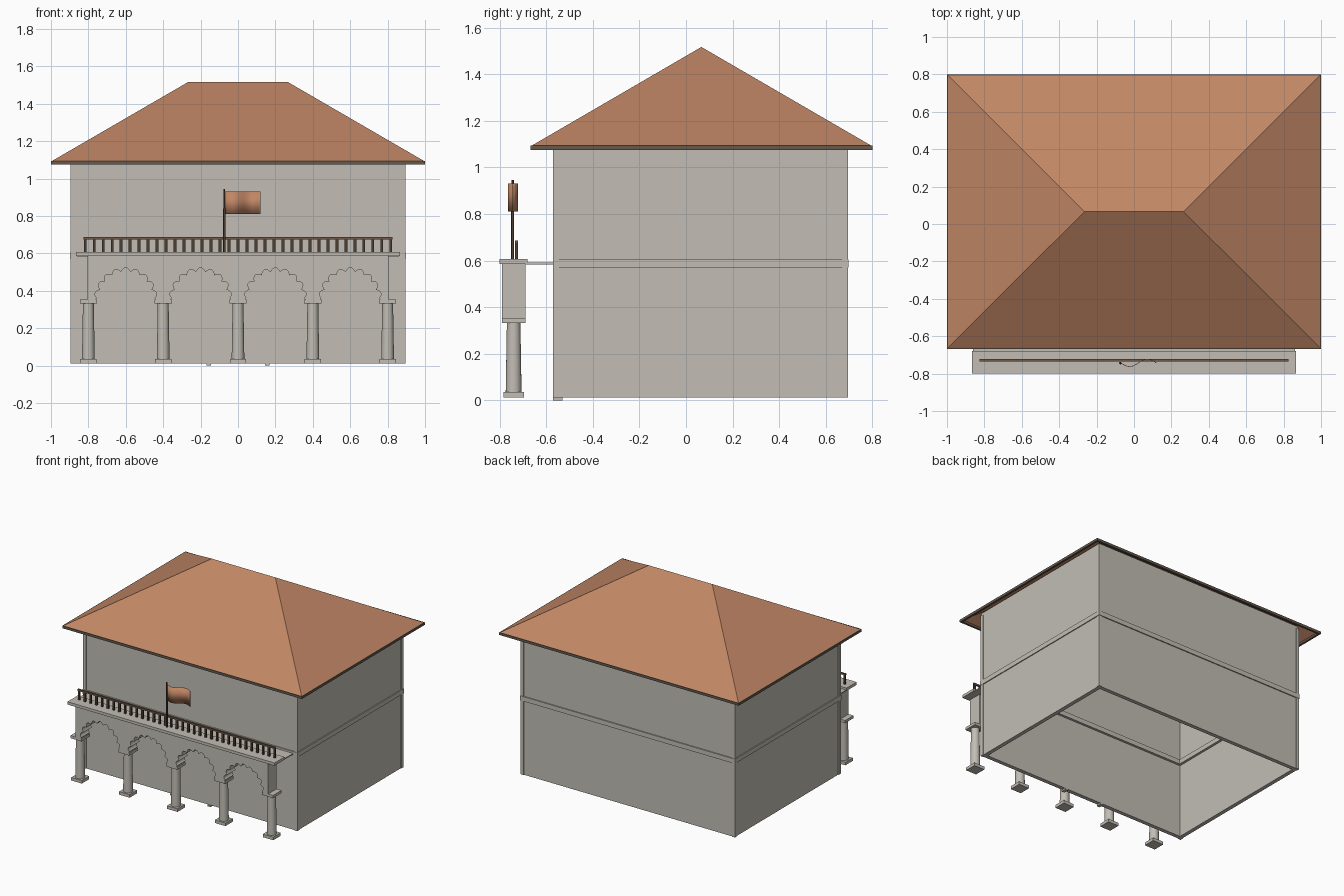
import bpy, bmesh, math

if "Cube" in bpy.data.objects:
    bpy.data.objects.remove(bpy.data.objects["Cube"])


def mat(name, col):
    m = bpy.data.materials.new(name)
    m.diffuse_color = (*col, 1)
    m.use_nodes = True
    m.node_tree.nodes["Principled BSDF"].inputs["Base Color"].default_value = m.diffuse_color
    return m


STONE = mat("pale_stone", (0.54, 0.515, 0.46))
TILE = mat("terracotta", (0.53, 0.24, 0.13))
WOOD = mat("dark_wood", (0.075, 0.048, 0.032))
TRIM = mat("eave_trim", (0.13, 0.10, 0.075))
RAIL = mat("rail_wood", (0.16, 0.10, 0.065))


def finish(name, bm, m):
    bmesh.ops.recalc_face_normals(bm, faces=bm.faces)
    me = bpy.data.meshes.new(name)
    bm.to_mesh(me)
    bm.free()
    me.materials.append(m)
    ob = bpy.data.objects.new(name, me)
    bpy.context.collection.objects.link(ob)
    return ob


def add_box(bm, x0, x1, y0, y1, z0, z1):
    vs = bmesh.ops.create_cube(bm, size=1)["verts"]
    for v in vs:
        v.co = ((x0 + x1) / 2 + v.co.x * (x1 - x0),
                (y0 + y1) / 2 + v.co.y * (y1 - y0),
                (z0 + z1) / 2 + v.co.z * (z1 - z0))


def boxes(name, m, *specs):
    bm = bmesh.new()
    for s in specs:
        add_box(bm, *s)
    return finish(name, bm, m)


def ring(name, m, x, y0, y1, z0, z1, t):
    """Rectangular hollow frame of wall thickness t."""
    bm = bmesh.new()
    loops = []
    for d in (0, t):
        for z in (z0, z1):
            loops.append([bm.verts.new(p) for p in (
                (-x + d, y0 + d, z), (x - d, y0 + d, z),
                (x - d, y1 - d, z), (-x + d, y1 - d, z))])
    ob, ot, ib, it = loops
    for a, b in ((ob, ot), (ot, it), (it, ib), (ib, ob)):
        for i in range(4):
            j = (i + 1) % 4
            bm.faces.new((a[i], a[j], b[j], b[i]))
    return finish(name, bm, m)


# Main body: hollow walls, floor band, corner posts
ring("walls", STONE, 0.890, -0.565, 0.69, 0.012, 1.14, 0.03)
ring("floor_band", STONE, 0.897, -0.572, 0.698, 0.57, 0.605, 0.055)
posts = []
for xa, xb in ((-0.895, -0.87), (0.87, 0.895)):
    for ya, yb in ((-0.57, -0.545), (0.67, 0.695)):
        posts.append((xa, xb, ya, yb, 0.012, 1.12))
boxes("corner_posts", STONE, *posts)
boxes("door_feet", STONE, *[(x - 0.012, x + 0.012, -0.57, -0.53, 0, 0.012)
                            for x in (-0.157, 0.157)])

# Hip roof with eave board
bm = bmesh.new()
e = [bm.verts.new(p) for p in ((-0.998, -0.665, 1.092), (0.998, -0.665, 1.092),
                               (0.998, 0.798, 1.092), (-0.998, 0.798, 1.092))]
l, r = bm.verts.new((-0.265, 0.066, 1.517)), bm.verts.new((0.265, 0.066, 1.517))
for f in ((e[0], e[1], r, l), (e[1], e[2], r), (e[2], e[3], l, r), (e[3], e[0], l)):
    bm.faces.new(f)
roof = finish("hip_roof", bm, TILE)
mod = roof.modifiers.new("thickness", 'SOLIDIFY')
mod.thickness = 0.008
ring("eave_board", TRIM, 1.0, -0.667, 0.80, 1.075, 1.094, 0.015)

# Arcade: columns with square bases and capitals
COLS = [-0.8, -0.4, 0.0, 0.4, 0.8]
YC = -0.74
boxes("column_bases", STONE, *[(x - 0.044, x + 0.044, YC - 0.044, YC + 0.044, 0.012, 0.035)
                               for x in COLS])
boxes("capitals", STONE, *[(x - 0.046, x + 0.046, YC - 0.05, YC + 0.05, 0.333, 0.353)
                           for x in COLS])
for i, x in enumerate(COLS):
    bpy.ops.mesh.primitive_cone_add(vertices=20, radius1=0.034, radius2=0.029,
                                    depth=0.3, location=(x, YC, 0.185))
    ob = bpy.context.object
    ob.name = f"column_{i + 1}"
    ob.data.materials.append(STONE)
    bpy.ops.object.shade_smooth_by_angle(angle=math.radians(40))

# Arcade wall with scalloped arches, extruded from its front profile
bm = bmesh.new()
pts = [(-0.805, 0.587), (-0.805, 0.352)]
for cx in (-0.6, -0.2, 0.2, 0.6):
    n, lobes = 72, 9
    pts.append((cx - 0.16, 0.352))
    for k in range(n + 1):
        a = math.pi * (1 - k / n)
        rad = 0.146 + 0.021 * abs(math.sin(lobes * a))
        if k in (0, n):
            rad = 0.16
        pts.append((cx + rad * math.cos(a), 0.356 + rad * math.sin(a)))
    pts.append((cx + 0.16, 0.352))
pts += [(0.805, 0.352), (0.805, 0.587)]
face = bm.faces.new([bm.verts.new((x, -0.79, z)) for x, z in pts])
ext = bmesh.ops.extrude_face_region(bm, geom=[face])
bmesh.ops.translate(bm, vec=(0, 0.1, 0),
                    verts=[g for g in ext["geom"] if isinstance(g, bmesh.types.BMVert)])
bmesh.ops.triangulate(bm, faces=[f for f in bm.faces if len(f.verts) > 4])
finish("arcade_wall", bm, STONE)

# Balcony slab and floor joining it to the house
boxes("balcony_slab", STONE, (-0.865, 0.865, -0.80, -0.68, 0.586, 0.607))
boxes("balcony_floor", STONE, (-0.86, 0.86, -0.69, -0.56, 0.583, 0.591))

# Railing
N = 35
boxes("balusters", WOOD, *[(x - 0.0075, x + 0.0075, -0.734, -0.722, 0.606, 0.676)
                           for x in (-0.817 + 1.634 * i / (N - 1) for i in range(N))])
boxes("handrail", RAIL, (-0.827, 0.825, -0.734, -0.722, 0.675, 0.687))

# Flagpole
for name, rad, z0, z1 in (("flagpole", 0.0045, 0.606, 0.945), ("flagpole_sleeve", 0.0065, 0.606, 0.84)):
    bpy.ops.mesh.primitive_cylinder_add(vertices=12, radius=rad, depth=z1 - z0,
                                        location=(-0.073, -0.744, (z0 + z1) / 2))
    ob = bpy.context.object
    ob.name = name
    ob.data.materials.append(WOOD)
    bpy.ops.object.shade_smooth_by_angle(angle=math.radians(40))

# Waving flag
bm = bmesh.new()
prev = None
for k in range(17):
    t = k / 16
    x, y = -0.071 + 0.19 * t, -0.744 - 0.02 * math.sin(2 * math.pi * t)
    cur = (bm.verts.new((x, y, 0.81)), bm.verts.new((x, y, 0.93)))
    if prev:
        bm.faces.new((prev[0], cur[0], cur[1], prev[1])).smooth = True
    prev = cur
flag = finish("flag", bm, TILE)
mod = flag.modifiers.new("thickness", 'SOLIDIFY')
mod.thickness = 0.003
